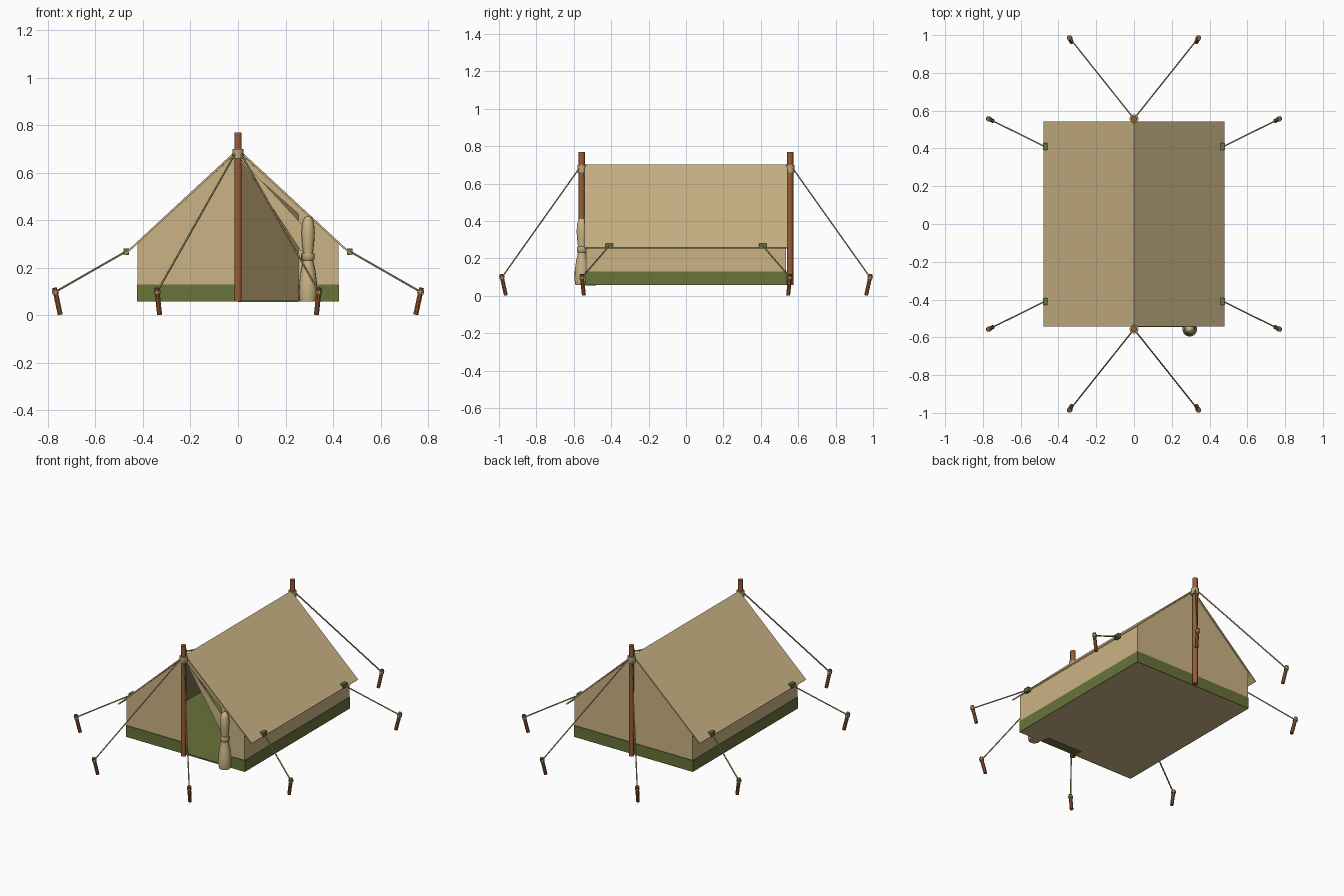
import bpy, bmesh, math
from mathutils import Vector

if "Cube" in bpy.data.objects:
    bpy.data.objects.remove(bpy.data.objects["Cube"])


def mat(name, r, g, b):
    m = bpy.data.materials.new(name)
    lin = [((c / 255 + 0.055) / 1.055) ** 2.4 for c in (r, g, b)]
    m.diffuse_color = (*lin, 1)
    m.use_nodes = True
    m.node_tree.nodes["Principled BSDF"].inputs["Base Color"].default_value = m.diffuse_color
    return m


CANVAS = mat("tan canvas", 203, 180, 133)
LINING = mat("dark lining", 124, 107, 74)
GREEN = mat("olive green", 104, 115, 58)
WOOD = mat("brown wood", 154, 92, 52)
ROPE = mat("rope", 184, 167, 122)


def finish(name, bm, mats, smooth=False):
    bmesh.ops.recalc_face_normals(bm, faces=bm.faces)
    me = bpy.data.meshes.new(name)
    bm.to_mesh(me)
    bm.free()
    ob = bpy.data.objects.new(name, me)
    bpy.context.collection.objects.link(ob)
    for m in mats:
        me.materials.append(m)
    if smooth:
        me.shade_smooth()
        me.set_sharp_from_angle(angle=math.radians(40))
    return ob


def prism(name, pts, y0, y1, mats, rule=None):
    """Extrude an x-z outline along y; rule(face normal) picks the material."""
    bm = bmesh.new()
    a = [bm.verts.new((x, y0, z)) for x, z in pts]
    b = [bm.verts.new((x, y1, z)) for x, z in pts]
    bm.faces.new(a)
    bm.faces.new(b[::-1])
    for i in range(len(pts)):
        j = (i + 1) % len(pts)
        bm.faces.new((a[i], b[i], b[j], a[j]))
    bmesh.ops.recalc_face_normals(bm, faces=bm.faces)
    bm.normal_update()
    if rule:
        for f in bm.faces:
            f.material_index = rule(f.normal)
    return finish(name, bm, mats)


def box(name, x0, x1, y0, y1, z0, z1, mats, rule=None):
    return prism(name, [(x0, z0), (x1, z0), (x1, z1), (x0, z1)], y0, y1, mats, rule)


def rod(name, p, q, r, m, sides=8):
    p, q = Vector(p), Vector(q)
    bm = bmesh.new()
    bmesh.ops.create_cone(bm, cap_ends=True, segments=sides, radius1=r, radius2=r, depth=(q - p).length)
    bm.transform((q - p).to_track_quat('Z', 'Y').to_matrix().to_4x4())
    bmesh.ops.translate(bm, verts=bm.verts, vec=(p + q) / 2)
    return finish(name, bm, [m], True)


def lathe(name, profile, cx, cy, m, sides=16):
    bm = bmesh.new()
    rings = [[bm.verts.new((cx + r * math.cos(2 * math.pi * i / sides),
                            cy + r * math.sin(2 * math.pi * i / sides), z))
              for i in range(sides)] for r, z in profile]
    for lo, hi in zip(rings, rings[1:]):
        for i in range(sides):
            j = (i + 1) % sides
            bm.faces.new((lo[i], lo[j], hi[j], hi[i]))
    bm.faces.new(rings[0][::-1])
    bm.faces.new(rings[-1])
    return finish(name, bm, [m], True)


W, D, B, EAVE, TOP = 0.422, 0.535, 0.057, 0.302, 0.69
T = 0.008

# end walls: closed back, front split around the doorway
prism("back_wall", [(-W, B), (W, B), (W, EAVE), (0, TOP), (-W, EAVE)], D - T, D,
      [CANVAS, LINING], lambda n: 1 if n.y < -0.5 else 0)
prism("front_wall", [(-W, B), (0, B), (0, 0.652), (0.255, 0.425), (0.255, B), (W, B),
                     (W, EAVE), (0, TOP), (-W, EAVE)], -D, -D + T,
      [CANVAS, LINING], lambda n: 1 if n.y > 0.5 else 0)

# floor, green inside, and the strip at the doorway
box("floor", -W, W, -D, D, B, B + 0.006, [CANVAS, GREEN], lambda n: 1 if n.z > 0.5 else 0)
box("door_sill", 0, 0.255, -D - 0.002, -0.48, B - 0.002, B + 0.007, [GREEN])

for s, side in ((-1, "left"), (1, "right")):
    # side walls with darker inside
    box(side + "_wall", min(s * W, s * (W - T)), max(s * W, s * (W - T)), -D, D, B, EAVE,
        [CANVAS, LINING], lambda n, s=s: 1 if n.x * s < -0.5 else 0)
    # roof slope overhanging the wall, and the lining inside the tent
    prism(side + "_roof", [(0, 0.702), (s * 0.48, 0.258), (s * 0.475, 0.252), (0, 0.692)],
          -0.543, 0.543, [CANVAS])
    prism(side + "_roof_lining", [(0, 0.691), (s * W, 0.3), (s * W, 0.296), (0, 0.687)],
          -D + T, D - T, [LINING])
    # green mud band along the side
    box(side + "_band", min(s * W, s * (W + 0.004)), max(s * W, s * (W + 0.004)),
        -D - 0.004, D + 0.004, B, 0.13, [GREEN])

# green mud bands on the ends
box("back_band", -W, W, D, D + 0.004, B, 0.13, [GREEN])
box("front_band_left", -W, 0, -D - 0.004, -D, B, 0.13, [GREEN])
box("front_band_right", 0.255, W, -D - 0.004, -D, B, 0.13, [GREEN])

# gathered door flap, tied back
prism("door_flap", [(0.005, 0.665), (0.29, 0.36), (0.3, 0.27), (0.265, 0.27)],
      -D - 0.01, -D - 0.002, [CANVAS])
lathe("flap_roll", [(0.034, 0.057), (0.039, 0.085), (0.038, 0.13), (0.031, 0.185), (0.02, 0.235),
                    (0.02, 0.26), (0.025, 0.3), (0.028, 0.345), (0.025, 0.385),
                    (0.016, 0.41), (0.005, 0.417)], 0.295, -0.557, CANVAS)
lathe("flap_tie", [(0.023, 0.231), (0.027, 0.236), (0.027, 0.258), (0.023, 0.263)],
      0.295, -0.557, ROPE)


def stake(name, top, lean):
    """Peg leaning away from the tent, with a rope loop near its top."""
    t = Vector(top)
    foot = t + Vector(lean)
    rod(name, foot, t, 0.011, WOOD)
    d = (foot - t).normalized()
    rod(name + "_loop", t + d * 0.01, t + d * 0.024, 0.0145, ROPE)
    return t + d * 0.017


for e, end in ((-1, "front"), (1, "back")):
    # end pole with a rope collar
    rod(end + "_pole", (0, e * 0.557, B), (0, e * 0.557, 0.77), 0.0165, WOOD, 10)
    rod(end + "_collar", (0, e * 0.557, 0.66), (0, e * 0.557, 0.7), 0.0235, ROPE, 12)
    for s, side in ((-1, "left"), (1, "right")):
        tag = end + "_" + side
        # guy rope from the pole
        knot = stake(tag + "_end_stake", (s * 0.342, e * 0.988, 0.115), (-s * 0.012, -e * 0.025, -0.112))
        rod(tag + "_end_rope", (s * 0.012, e * 0.572, 0.68), knot, 0.0042, ROPE, 6)
        # guy rope from the roof edge
        knot = stake(tag + "_side_stake", (s * 0.772, e * 0.558, 0.115), (-s * 0.024, -e * 0.012, -0.112))
        rod(tag + "_side_rope", (s * 0.472, e * 0.41, 0.268), knot, 0.0042, ROPE, 6)
        xs = sorted((s * 0.459, s * 0.482))
        ys = sorted((e * 0.391, e * 0.43))
        box(tag + "_clip", *xs, *ys, 0.254, 0.281, [GREEN])
